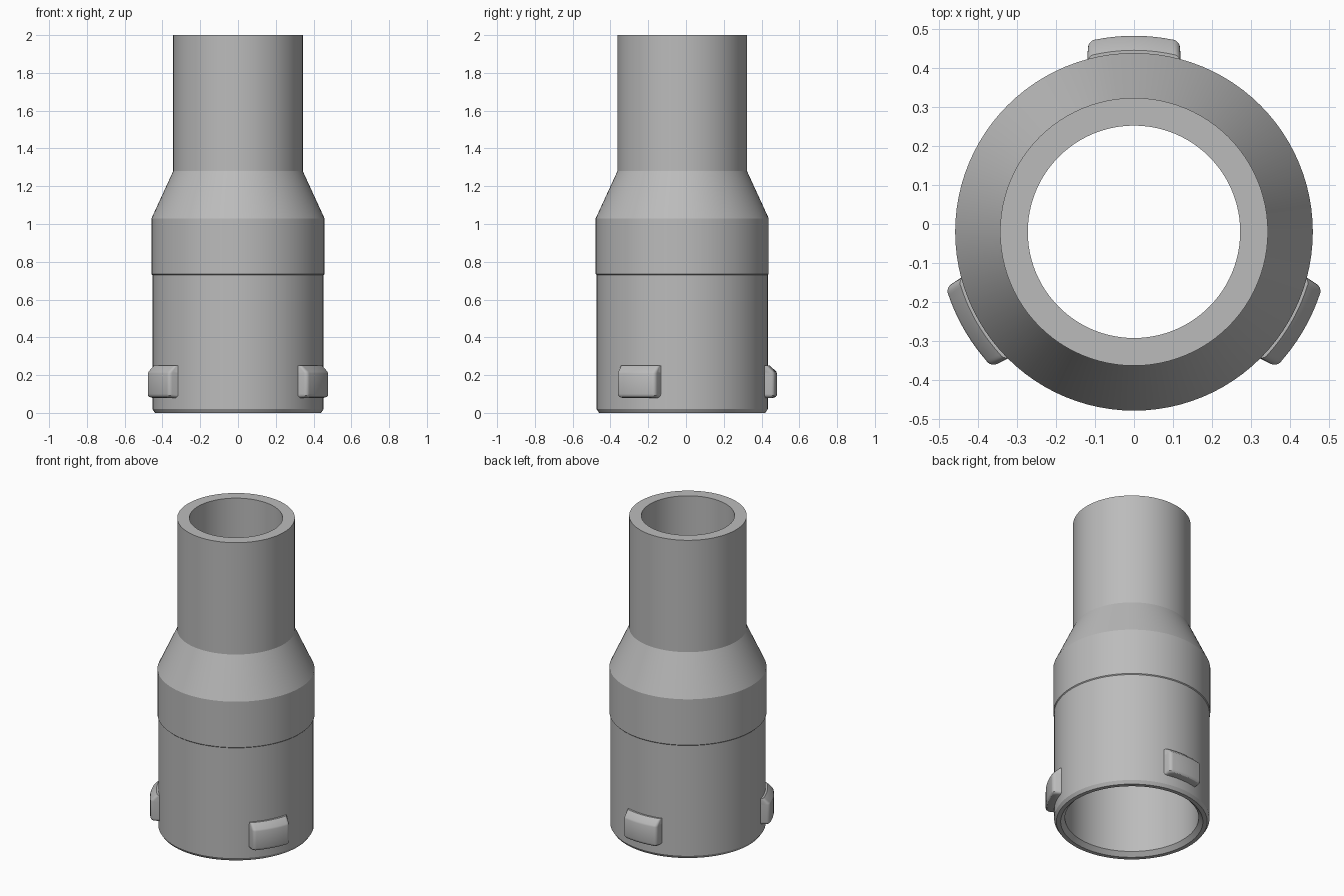
import bpy, bmesh, math
from mathutils import Matrix

cube = bpy.data.objects.get("Cube")
if cube:
    bpy.data.objects.remove(cube, do_unlink=True)

AXIS_Y = -0.02   # the tube axis sits slightly forward because of the rear lug
SIDES = 96

grey = bpy.data.materials.new("plain grey")
grey.use_nodes = True
colour = (0.5, 0.5, 0.5, 1)
grey.diffuse_color = colour
grey.node_tree.nodes["Principled BSDF"].inputs["Base Color"].default_value = colour


def skin(name, rings, closed, angle=28):
    """Join equal rings of points into a surface; cap the ends or close the loop."""
    bm = bmesh.new()
    loops = [[bm.verts.new(p) for p in ring] for ring in rings]
    count = len(loops[0])
    pairs = list(zip(loops, loops[1:]))
    if closed:
        pairs.append((loops[-1], loops[0]))
    else:
        bm.faces.new(loops[0])
        bm.faces.new(loops[-1])
    for a, b in pairs:
        for i in range(count):
            j = (i + 1) % count
            bm.faces.new((a[i], a[j], b[j], b[i]))
    bmesh.ops.recalc_face_normals(bm, faces=bm.faces)
    mesh = bpy.data.meshes.new(name)
    bm.to_mesh(mesh)
    bm.free()
    mesh.materials.append(grey)
    obj = bpy.data.objects.new(name, mesh)
    bpy.context.collection.objects.link(obj)
    bpy.ops.object.select_all(action='DESELECT')
    obj.select_set(True)
    bpy.context.view_layer.objects.active = obj
    bpy.ops.object.shade_smooth_by_angle(angle=math.radians(angle))
    return obj


def circle(r, z):
    turn = [2 * math.pi * i / SIDES for i in range(SIDES)]
    return [(r * math.cos(a), r * math.sin(a) + AXIS_Y, z) for a in turn]


# Hollow stepped body: outside from the bottom up, then the bore back down
profile = [(0.44, 0), (0.453, 0.02), (0.453, 0.73), (0.458, 0.735),
           (0.458, 1.03), (0.343, 1.28), (0.343, 2),
           (0.272, 2), (0.272, 1.26), (0.39, 1.0), (0.39, 0.025), (0.415, 0)]
skin("reducer_body", [circle(r, z) for r, z in profile], True, 20)


def lug_outline(outer, half, z):
    """Plan of one lug, pointing along +x, with rounded outer corners."""
    root, rad = 0.43, min(0.022, (outer - 0.43) / 2)
    side = [(root, half + 0.008), (root + 0.008, half + 0.002)]
    edge = math.sqrt(outer ** 2 - (half - rad) ** 2)
    for i in range(6):
        a = math.pi / 2 * (1 - i / 5)
        side.append((edge - rad + rad * math.cos(a), half - rad + rad * math.sin(a)))
    for i in range(1, 5):
        t = (half - rad) * (1 - i / 5)
        side.append((math.sqrt(outer ** 2 - t ** 2), t))
    side.append((outer, 0))
    return [(x, y, z) for x, y in side + [(x, -y) for x, y in side[-2::-1]]]


# Three bayonet lugs: rounded underneath, sloped on top
levels = [(0.482, 0.104, 0.08), (0.494, 0.112, 0.084), (0.5, 0.117, 0.091),
          (0.502, 0.118, 0.1), (0.502, 0.118, 0.208), (0.498, 0.118, 0.218),
          (0.465, 0.118, 0.25)]
for name, degrees in (("rear_lug", 90), ("right_lug", 210), ("left_lug", 330)):
    lug = skin(name, [lug_outline(*level) for level in levels], False, 30)
    lug.data.transform(Matrix.Translation((0, AXIS_Y, 0)) @
                       Matrix.Rotation(math.radians(degrees), 4, 'Z'))
